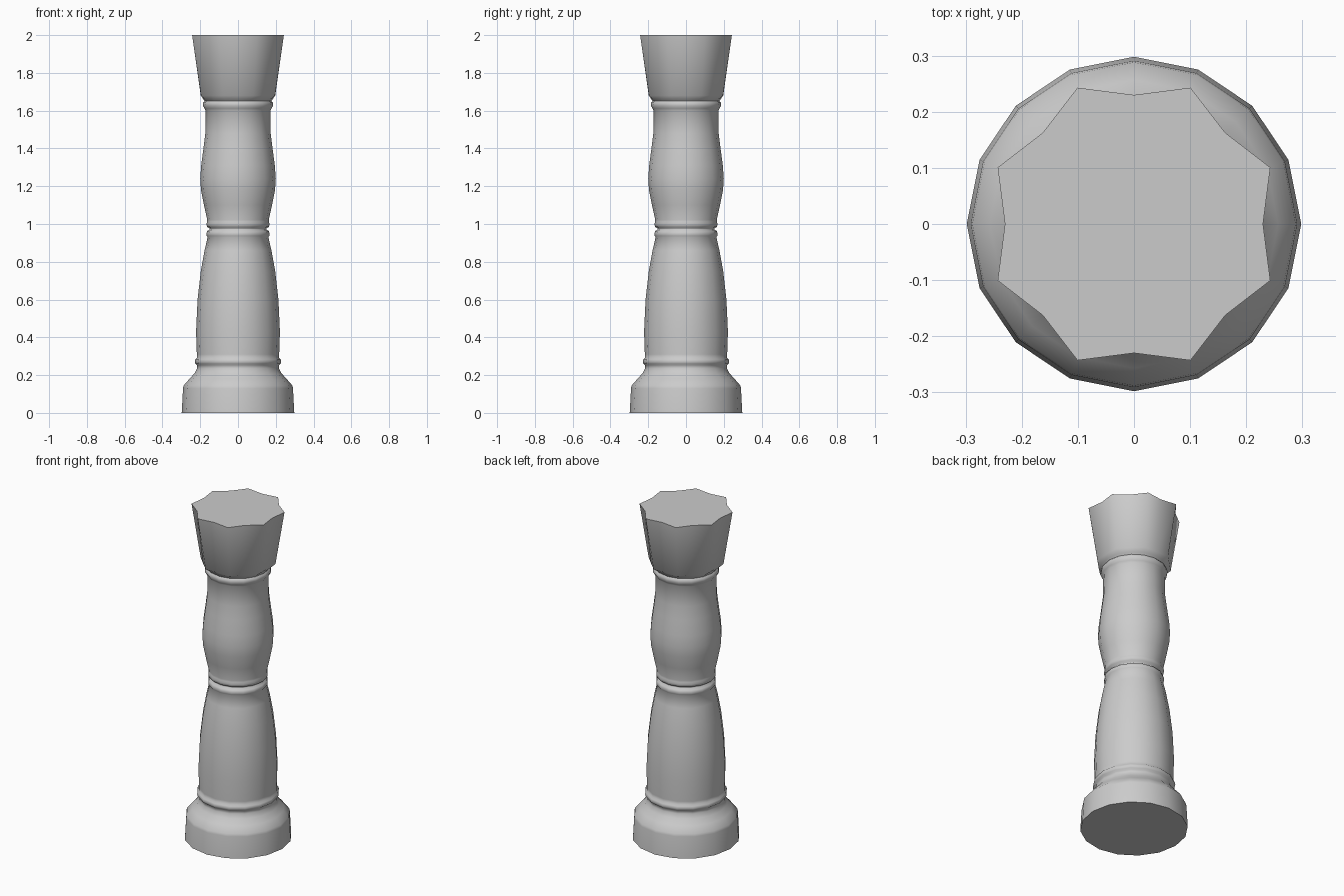
import bpy, bmesh
from math import cos, sin, pi, radians

if "Cube" in bpy.data.objects:
    bpy.data.objects.remove(bpy.data.objects["Cube"])

SIDES = 16


def lathe(name, profile):
    """Stack 16-sided rings; each entry is (z, radius) or (z, even radius, odd radius)."""
    bm = bmesh.new()
    rings = []
    for z, *radii in profile:
        ring = []
        for i in range(SIDES):
            r = radii[i % len(radii)]
            a = 2 * pi * i / SIDES
            ring.append(bm.verts.new((r * cos(a), r * sin(a), z)))
        rings.append(ring)
    for low, high in zip(rings, rings[1:]):
        for i in range(SIDES):
            j = (i + 1) % SIDES
            bm.faces.new((low[i], low[j], high[j], high[i]))
    bm.faces.new(rings[0][::-1])
    bm.faces.new(rings[-1])
    mesh = bpy.data.meshes.new(name)
    bm.to_mesh(mesh)
    bm.free()
    obj = bpy.data.objects.new(name, mesh)
    bpy.context.collection.objects.link(obj)
    bpy.context.view_layer.objects.active = obj
    obj.select_set(True)
    bpy.ops.object.shade_smooth_by_angle(angle=radians(70))
    obj.select_set(False)
    return obj


# One continuous turned column
lathe("column", [
    # plinth and sloping shoulder
    (0.0, 0.298), (0.13, 0.291), (0.145, 0.288), (0.18, 0.257),
    (0.21, 0.23), (0.235, 0.217), (0.252, 0.217),
    # lower bead
    (0.26, 0.226), (0.272, 0.229), (0.284, 0.226), (0.292, 0.218),
    # lower shaft
    (0.31, 0.218), (0.43, 0.222), (0.60, 0.214), (0.75, 0.197),
    (0.86, 0.177), (0.93, 0.161),
    # double bead at the waist
    (0.937, 0.166), (0.95, 0.167), (0.963, 0.163), (0.97, 0.15),
    (0.977, 0.15), (0.984, 0.164), (1.0, 0.167), (1.012, 0.164),
    # swelling upper shaft
    (1.022, 0.163), (1.10, 0.18), (1.18, 0.196), (1.24, 0.20),
    (1.31, 0.195), (1.40, 0.183), (1.48, 0.173), (1.60, 0.171),
    # upper bead
    (1.612, 0.178), (1.627, 0.186), (1.642, 0.184), (1.65, 0.177),
    # flared capital with star-shaped top
    (1.66, 0.183, 0.186), (1.68, 0.197, 0.212),
    (2.0, 0.23, 0.263),
])
